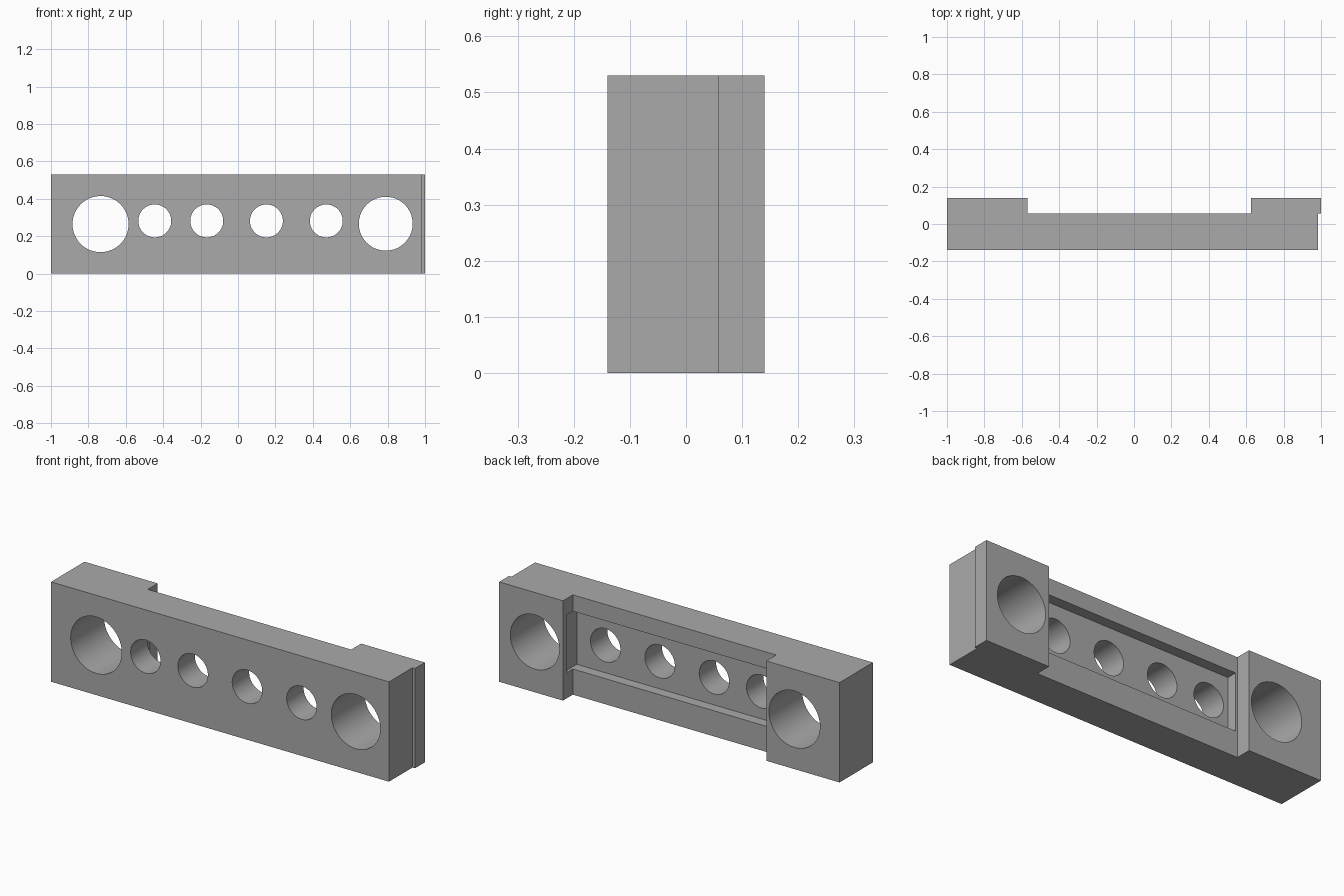
import bpy
import math

if "Cube" in bpy.data.objects:
    bpy.data.objects.remove(bpy.data.objects["Cube"], do_unlink=True)

grey = bpy.data.materials.new("plain grey")
grey.use_nodes = True
colour = (0.4, 0.4, 0.4, 1)
grey.diffuse_color = colour
grey.node_tree.nodes["Principled BSDF"].inputs["Base Color"].default_value = colour

HEIGHT = 0.53
FRONT, STEP, BACK = -0.14, 0.057, 0.14


def extruded_profile(name, points, height):
    """Solid prism standing on z = 0 from an outline seen from above."""
    n = len(points)
    verts = [(x, y, z) for z in (0, height) for x, y in points]
    sides = [(i, (i + 1) % n, (i + 1) % n + n, i + n) for i in range(n)]
    faces = sides + [tuple(reversed(range(n))), tuple(range(n, 2 * n))]
    mesh = bpy.data.meshes.new(name)
    mesh.from_pydata(verts, [], faces)
    mesh.materials.append(grey)
    obj = bpy.data.objects.new(name, mesh)
    bpy.context.collection.objects.link(obj)
    return obj


def cut(target, cutter):
    """Subtract the cutter from the target, then remove the cutter."""
    cutter.hide_render = True
    mod = target.modifiers.new("cut", 'BOOLEAN')
    mod.operation = 'DIFFERENCE'
    mod.solver = 'EXACT'
    mod.object = cutter
    bpy.context.view_layer.objects.active = target
    bpy.ops.object.modifier_apply(modifier=mod.name)
    bpy.data.objects.remove(cutter, do_unlink=True)


# Bar with a thicker block at each end and a small overhang at the left end
bar = extruded_profile("mounting_bar", [
    (-1, FRONT), (0.985, FRONT), (0.985, STEP), (1, STEP), (1, BACK),
    (0.625, BACK), (0.625, STEP), (-0.57, STEP), (-0.57, BACK), (-1, BACK),
], HEIGHT)

# Long pocket in the back, slightly undercutting the left block
pocket = extruded_profile("pocket_cutter", [
    (-0.56, 0.002), (0.64, 0.002), (0.64, 0.105), (-0.56, 0.105),
], 0.307)
pocket.location.z = 0.136
cut(bar, pocket)

# Two large end bores and four small holes: x, z, radius
bores = [(-0.735, 0.265, 0.15), (0.79, 0.267, 0.144)]
bores += [(x, 0.282, 0.088) for x in (-0.445, -0.167, 0.152, 0.472)]
for x, z, radius in bores:
    bpy.ops.mesh.primitive_cylinder_add(
        vertices=64, radius=radius, depth=1,
        location=(x, 0, z), rotation=(math.pi / 2, 0, 0))
    cutter = bpy.context.object
    cutter.data.materials.append(grey)
    cut(bar, cutter)

# Smooth bore walls with sharp edges
bpy.ops.object.select_all(action='DESELECT')
bar.select_set(True)
bpy.context.view_layer.objects.active = bar
bpy.ops.object.shade_smooth_by_angle(angle=math.radians(30))
